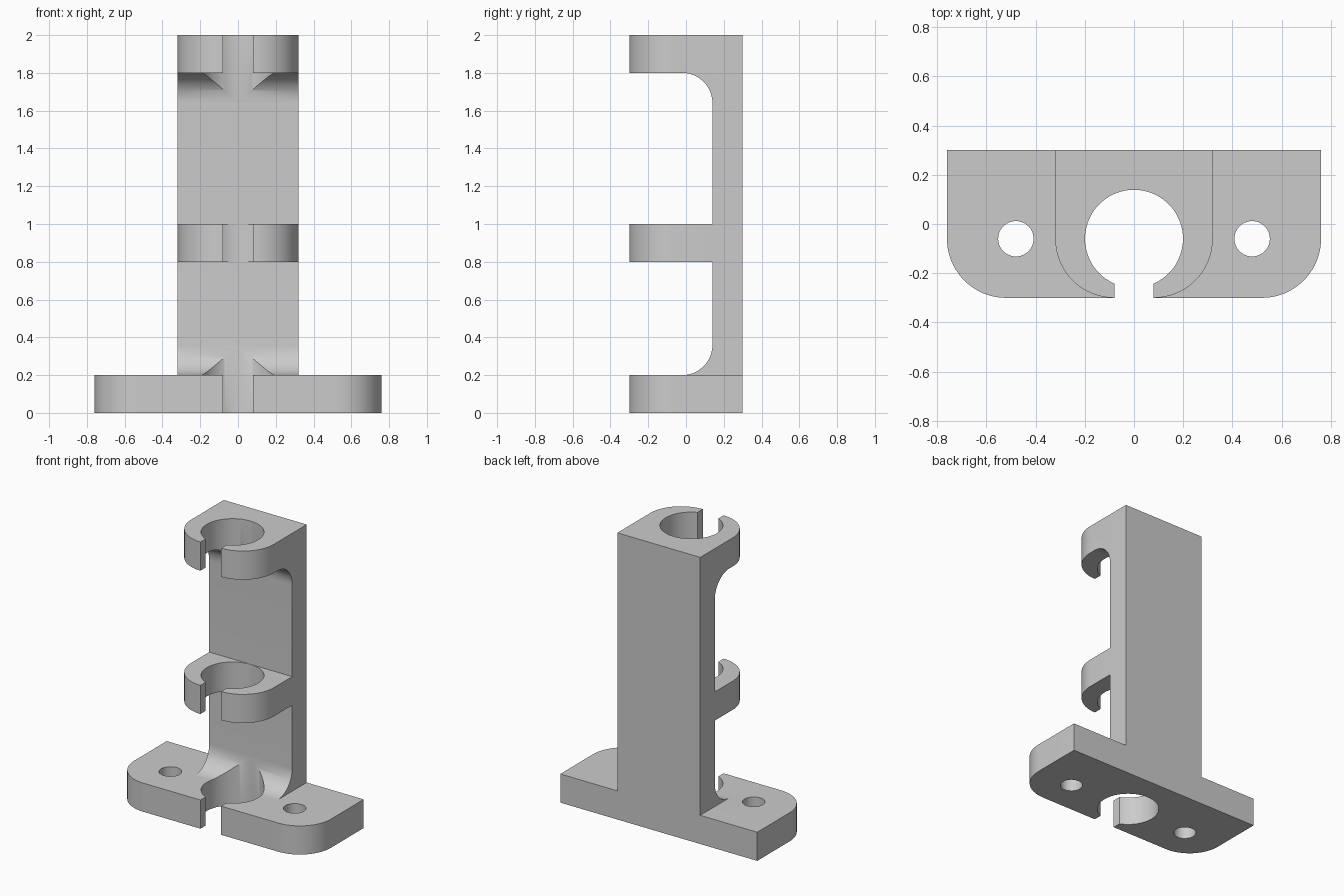
import bpy
import bmesh
from math import sin, cos, radians, pi

if "Cube" in bpy.data.objects:
    bpy.data.objects.remove(bpy.data.objects["Cube"])

grey = bpy.data.materials.new("plain grey")
grey.use_nodes = True
colour = (0.6, 0.6, 0.6, 1)
grey.diffuse_color = colour
grey.node_tree.nodes["Principled BSDF"].inputs["Base Color"].default_value = colour

BACK, FRONT, WALL = 0.3, -0.3, 0.14
BORE_Y, CORNER, FILLET = -0.06, 0.24, 0.16
THICK = 0.2


def arc(cx, cy, r, start, end, steps=20):
    angles = [radians(start + (end - start) * i / steps) for i in range(steps + 1)]
    return [(cx + r * cos(a), cy + r * sin(a)) for a in angles]


def prism(name, outline, low, high, along_x=False):
    """Extrude an outline in z, or a (y, z) outline in x."""
    def place(p, h):
        return (h, p[0], p[1]) if along_x else (p[0], p[1], h)
    bm = bmesh.new()
    face = bm.faces.new([bm.verts.new(place(p, low)) for p in outline])
    grown = bmesh.ops.extrude_face_region(bm, geom=[face])["geom"]
    shift = place((0, 0), high - low)
    bmesh.ops.translate(bm, vec=shift, verts=[v for v in grown if isinstance(v, bmesh.types.BMVert)])
    bmesh.ops.recalc_face_normals(bm, faces=bm.faces)
    mesh = bpy.data.meshes.new(name)
    bm.to_mesh(mesh)
    bm.free()
    mesh.materials.append(grey)
    ob = bpy.data.objects.new(name, mesh)
    bpy.context.collection.objects.link(ob)
    return ob


def combine(target, tool, operation):
    mod = target.modifiers.new(operation, "BOOLEAN")
    mod.operation, mod.object, mod.solver = operation, tool, "EXACT"
    bpy.context.view_layer.objects.active = target
    bpy.ops.object.modifier_apply(modifier=mod.name)
    bpy.data.objects.remove(tool)


def plan(half):
    """Square back corners, rounded front corners."""
    inner = half - CORNER
    return ([(half, BACK), (-half, BACK)]
            + arc(-inner, BORE_Y, CORNER, 180, 270)
            + arc(inner, BORE_Y, CORNER, 270, 360))


# Side profile of the upright with its two clips and the root fillets
fillet_y = WALL - FILLET
profile = [(BACK, 0.1), (BACK, 2), (FRONT, 2), (FRONT, 1.8)]
profile += arc(fillet_y, 1.8 - FILLET, FILLET, 90, 0)
profile += [(WALL, 1), (FRONT, 1), (FRONT, 0.8), (WALL, 0.8)]
profile += arc(fillet_y, THICK + FILLET, FILLET, 0, -90)
profile += [(fillet_y, 0.1)]
bracket = prism("clip_bracket", profile, -0.5, 0.5, along_x=True)
combine(bracket, prism("clip_outline", plan(0.32), -0.1, 2.1), "INTERSECT")

# Foot plate
combine(bracket, prism("foot_plate", plan(0.76), 0, THICK), "UNION")

# Rod bore, front slot and screw holes
bore = arc(0, BORE_Y, 0.199, 0, 360, 72)[:-1]
combine(bracket, prism("bore_cutter", bore, -0.1, 2.1), "DIFFERENCE")
slot = [(-0.08, -0.4), (0.08, -0.4), (0.08, -0.1), (-0.08, -0.1)]
combine(bracket, prism("slot_cutter", slot, -0.1, 2.1), "DIFFERENCE")
for side in (-1, 1):
    hole = arc(side * 0.48, BORE_Y, 0.072, 0, 360, 40)[:-1]
    combine(bracket, prism("screw_hole_cutter", hole, -0.1, 0.3), "DIFFERENCE")

bpy.ops.object.select_all(action="DESELECT")
bracket.select_set(True)
bpy.context.view_layer.objects.active = bracket
bpy.ops.object.shade_smooth_by_angle(angle=pi / 6)
